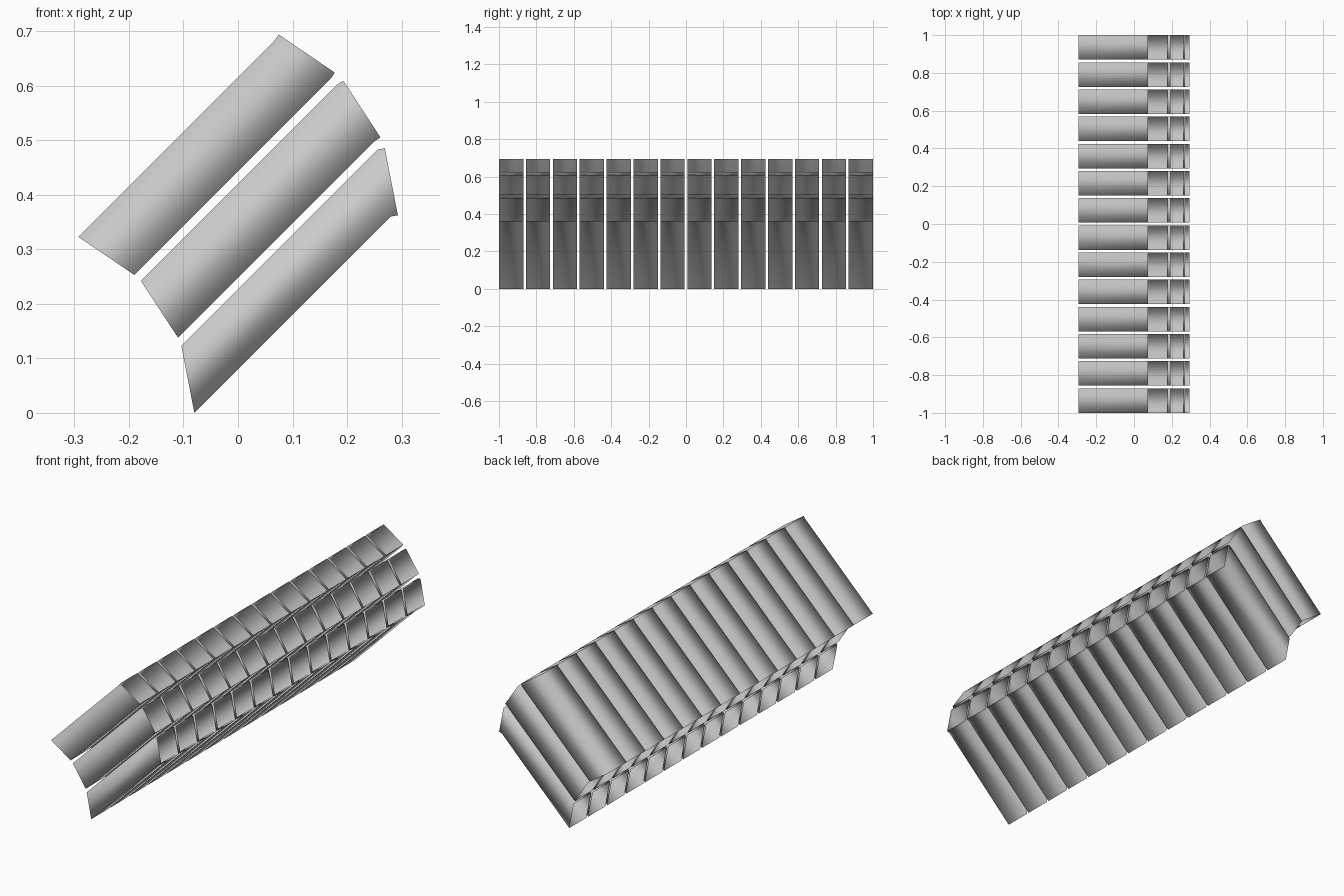
import bpy, bmesh
from mathutils import Vector

if "Cube" in bpy.data.objects:
    bpy.data.objects.remove(bpy.data.objects["Cube"])

COUNT, WIDTH = 14, 0.13
PITCH = (2 - WIDTH) / (COUNT - 1)
SWEEP = Vector((0.36, 0, 0.36))   # diagonal extrusion of each tube
LIP = 0.0135                      # short rim along the opening's normal


def tube_row(name, top, bottom):
    """Open-ended slanted square tube (back edge given as x,z), arrayed along y."""
    t, b = Vector((top[0], 0, top[1])), Vector((bottom[0], 0, bottom[1]))
    d = (b - t).normalized()
    normal = Vector((-d.z, 0, d.x))
    y0, y1 = Vector((0, -1, 0)), Vector((0, -1 + WIDTH, 0))
    bm = bmesh.new()
    rings = []
    for off in (Vector(), SWEEP, SWEEP + normal * LIP):
        rings.append([bm.verts.new(p + off) for p in (t + y0, b + y0, b + y1, t + y1)])
    # walls only: both ends stay open
    for r, s in zip(rings, rings[1:]):
        for i in range(4):
            j = (i + 1) % 4
            bm.faces.new((r[j], s[j], s[i], r[i]))
    for f in bm.faces:
        f.smooth = True
    # outward normals: the first wall is the one facing -y
    bm.normal_update()
    bm.faces.ensure_lookup_table()
    if bm.faces[0].normal.y > 0:
        bmesh.ops.reverse_faces(bm, faces=bm.faces[:])
    mesh = bpy.data.meshes.new(name)
    bm.to_mesh(mesh)
    bm.free()
    ob = bpy.data.objects.new(name, mesh)
    bpy.context.collection.objects.link(ob)
    arr = ob.modifiers.new("repeat", 'ARRAY')
    arr.count = COUNT
    arr.use_relative_offset = False
    arr.use_constant_offset = True
    arr.constant_offset_displace = (0, PITCH, 0)
    return ob


# Three rows following an arc
tube_row("upper_tube_row", (-0.293, 0.323), (-0.190, 0.253))
tube_row("middle_tube_row", (-0.178, 0.242), (-0.110, 0.138))
tube_row("lower_tube_row", (-0.104, 0.123), (-0.080, 0.0))
